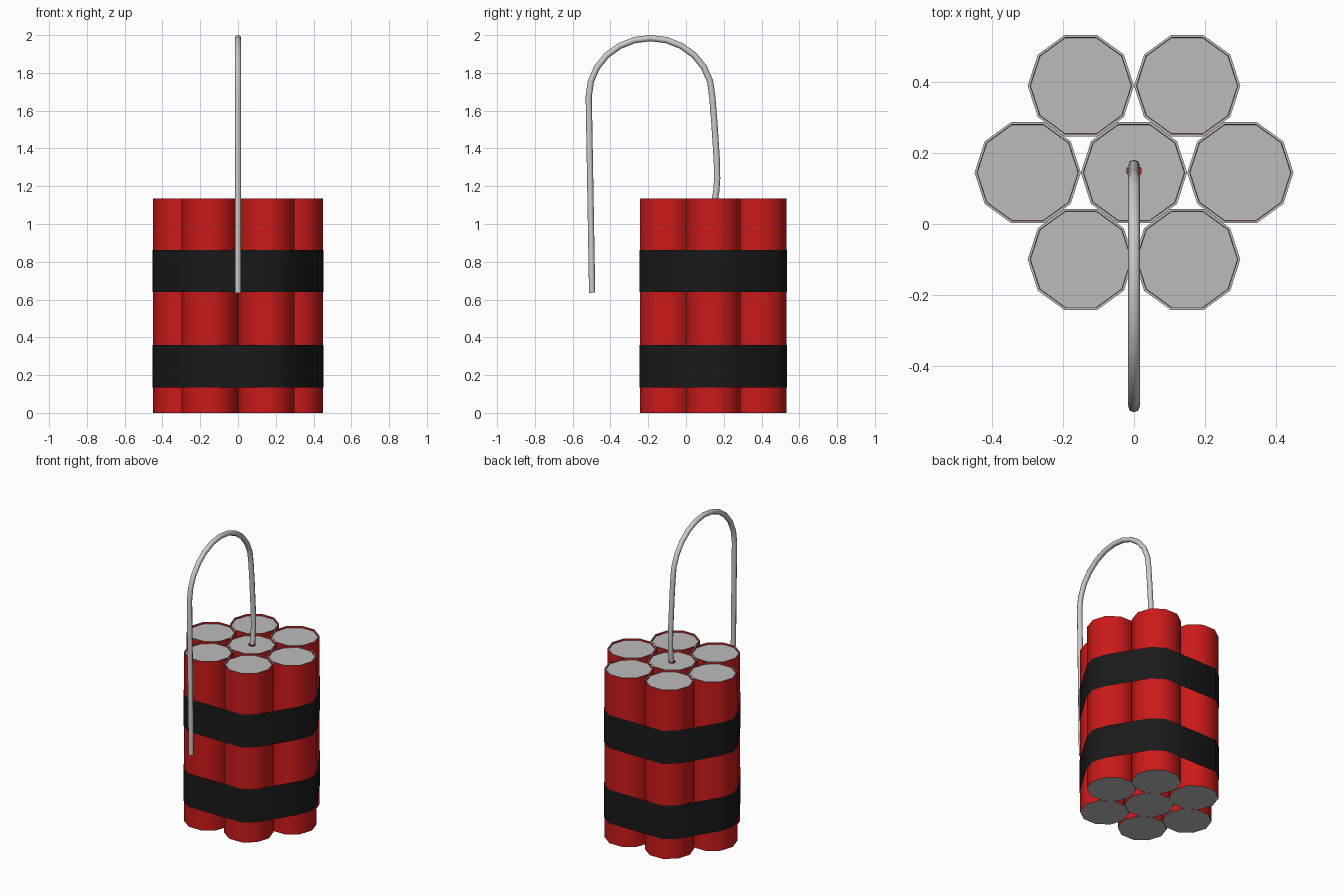
import bpy, bmesh, math
from mathutils import Vector
from mathutils.geometry import convex_hull_2d

if "Cube" in bpy.data.objects:
    bpy.data.objects.remove(bpy.data.objects["Cube"])

R, HEIGHT, SIDES, CY = 0.15, 1.135, 10, 0.145


def material(name, rgb):
    m = bpy.data.materials.new(name)
    m.diffuse_color = (*rgb, 1)
    m.use_nodes = True
    m.node_tree.nodes["Principled BSDF"].inputs["Base Color"].default_value = m.diffuse_color
    return m


red = material("red_paper", (0.6, 0.01, 0.01))
black = material("black_tape", (0.01, 0.01, 0.01))
grey = material("grey_cap", (0.5, 0.5, 0.5))


def add_object(name, mesh, location=(0, 0, 0)):
    ob = bpy.data.objects.new(name, mesh)
    ob.location = location
    bpy.context.collection.objects.link(ob)
    return ob


def ring(radius, cx=0.0, cy=0.0):
    return [Vector((cx + radius * math.cos(math.tau * i / SIDES),
                    cy + radius * math.sin(math.tau * i / SIDES))) for i in range(SIDES)]


def smooth_sides(mesh, degrees):
    mesh.shade_smooth()
    mesh.set_sharp_from_angle(angle=math.radians(degrees))


# Stick: ten-sided tube with grey ends, the top slightly recessed inside a rim
bm = bmesh.new()
base = bm.faces.new([bm.verts.new((p.x, p.y, 0)) for p in reversed(ring(R))])
top = bm.faces.new([bm.verts.new((p.x, p.y, HEIGHT)) for p in ring(R)])
bmesh.ops.bridge_loops(bm, edges=list(base.edges) + list(top.edges))
bmesh.ops.inset_region(bm, faces=[top], thickness=0.007)
bmesh.ops.inset_region(bm, faces=[top], thickness=0.001, depth=-0.01)
bmesh.ops.recalc_face_normals(bm, faces=bm.faces)
for f in bm.faces:
    f.material_index = 1 if abs(f.normal.z) > 0.5 else 0
stick_mesh = bpy.data.meshes.new("stick")
bm.to_mesh(stick_mesh)
bm.free()
stick_mesh.materials.append(red)
stick_mesh.materials.append(grey)
smooth_sides(stick_mesh, 40)

# Seven sticks packed in a 2-3-2 pattern
centres = [(x, CY + dy) for dy, xs in ((-0.245, (-0.15, 0.15)), (0, (-0.3, 0, 0.3)),
                                       (0.245, (-0.15, 0.15))) for x in xs]
for i, (x, y) in enumerate(centres):
    add_object(f"stick_{i + 1}", stick_mesh, (x, y, 0))

# Tape bands: open sheets stretched around the bundle
points = [p for x, y in centres for p in ring(R + 0.003, x, y)]
outline = [points[i] for i in convex_hull_2d(points)]
for name, z0, z1 in (("lower_band", 0.135, 0.36), ("upper_band", 0.64, 0.862)):
    bm = bmesh.new()
    lo, hi = ([bm.verts.new((p.x, p.y, z)) for p in outline] for z in (z0, z1))
    for i in range(len(outline)):
        j = (i + 1) % len(outline)
        bm.faces.new((lo[i], lo[j], hi[j], hi[i]))
    bmesh.ops.recalc_face_normals(bm, faces=bm.faces)
    mesh = bpy.data.meshes.new(name)
    bm.to_mesh(mesh)
    bm.free()
    mesh.materials.append(black)
    smooth_sides(mesh, 40)
    add_object(name, mesh)

# Fuse hole: small red disc on the middle cap
bpy.ops.mesh.primitive_cylinder_add(vertices=10, radius=0.022, depth=0.008,
                                    location=(0, 0.15, HEIGHT - 0.008))
bpy.context.object.name = "fuse_hole"
bpy.context.object.data.materials.append(red)

# Fuse: tube that rises, arches over and hangs down in front
path = [(0.148, 1.10), (0.16, 1.17), (0.165, 1.24), (0.163, 1.34), (0.15, 1.54)]
path += [(-0.188 + 0.327 * math.cos(a), 1.675 + 0.309 * math.sin(a))
         for a in (math.pi * i / 12 for i in range(13))]
path += [(-0.497, 0.636)]
curve = bpy.data.curves.new("fuse", "CURVE")
curve.dimensions = "3D"
curve.bevel_depth = 0.0165
curve.bevel_resolution = 2
curve.use_fill_caps = True
spline = curve.splines.new("POLY")
spline.points.add(len(path) - 1)
for pt, (y, z) in zip(spline.points, path):
    pt.co = (0, y, z, 1)
    pt.radius = 1
fuse = add_object("fuse", curve)
bpy.context.view_layer.objects.active = fuse
bpy.ops.object.select_all(action="DESELECT")
fuse.select_set(True)
bpy.ops.object.convert(target="MESH")
smooth_sides(bpy.context.object.data, 50)
